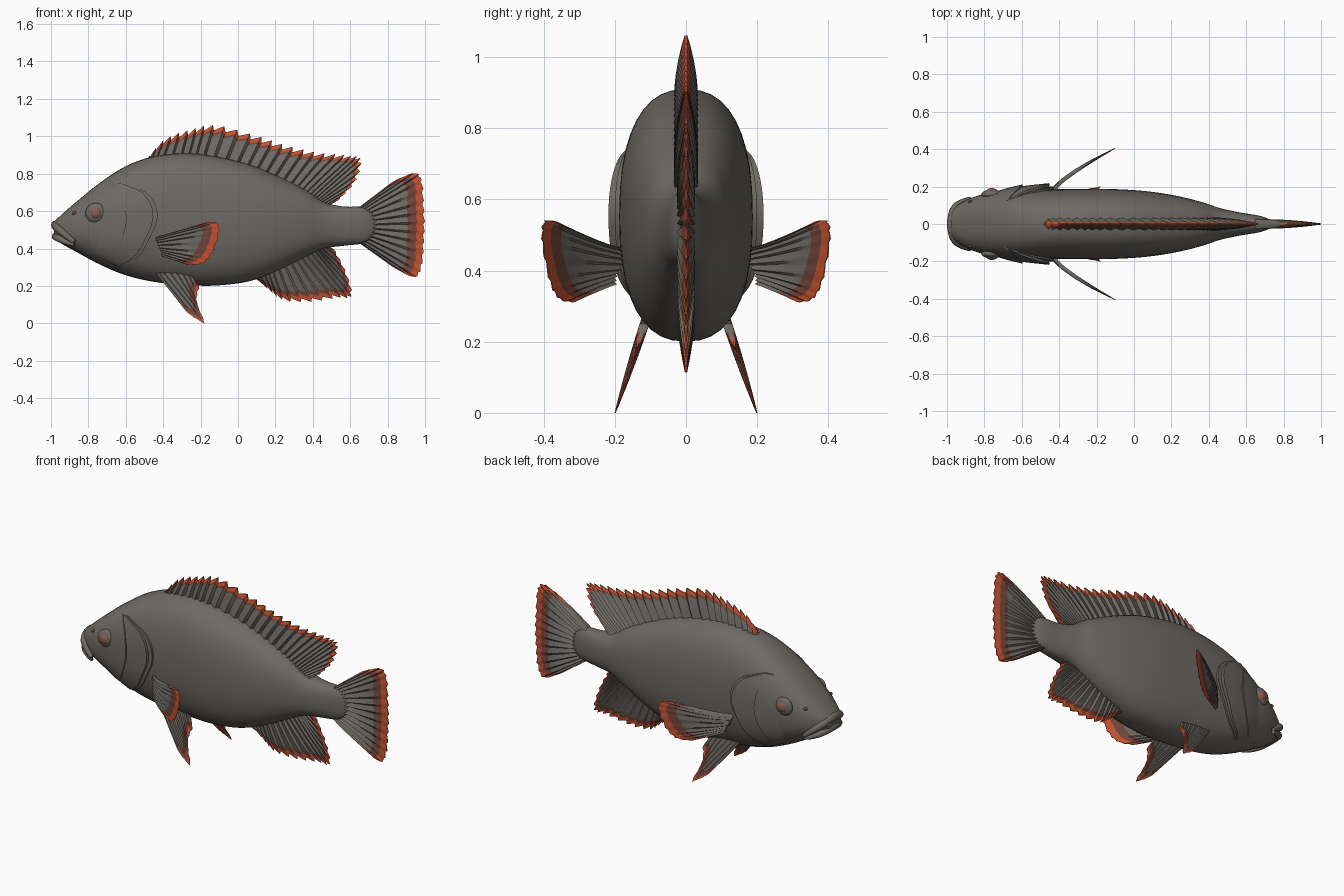
import bpy, bmesh, math
from mathutils import Vector

if "Cube" in bpy.data.objects:
    bpy.data.objects.remove(bpy.data.objects["Cube"])


def material(name, rgb):
    m = bpy.data.materials.new(name)
    m.use_nodes = True
    m.diffuse_color = (*rgb, 1)
    m.node_tree.nodes["Principled BSDF"].inputs["Base Color"].default_value = (*rgb, 1)
    return m


GREY = material("warm grey skin", (.155, .143, .128))
DARK = material("dark red band", (.17, .06, .042))
RED = material("orange red rim", (.56, .085, .03))
EYE = material("eye brown", (.24, .11, .08))


def spline(points, t):
    """Catmull-Rom sample of equal length tuples, t from 0 to 1."""
    f = t * (len(points) - 1)
    i = min(int(f), len(points) - 2)
    f -= i
    last = len(points) - 1
    p = [points[min(max(k, 0), last)] for k in range(i - 1, i + 3)]
    return [b + .5 * f * (c - a + f * (2*a - 5*b + 4*c - d + f * (3*(b - c) + d - a)))
            for a, b, c, d in zip(*p)]


def smooth(ob, angle):
    bpy.ops.object.select_all(action='DESELECT')
    ob.select_set(True)
    bpy.context.view_layer.objects.active = ob
    bpy.ops.object.shade_smooth_by_angle(angle=math.radians(angle))


def loft(name, rings, mats, rule=lambda j: 0, angle=50):
    """Skin closed rings into a capped solid; rule gives the material of ring edge j."""
    bm = bmesh.new()
    rows = [[bm.verts.new(p) for p in ring] for ring in rings]
    n = len(rows[0])
    for a, b in zip(rows, rows[1:]):
        for j in range(n):
            k = (j + 1) % n
            bm.faces.new((a[j], a[k], b[k], b[j])).material_index = rule(j)
    bm.faces.new(rows[0])
    bm.faces.new(rows[-1])
    bmesh.ops.recalc_face_normals(bm, faces=bm.faces)
    me = bpy.data.meshes.new(name)
    bm.to_mesh(me)
    bm.free()
    for m in mats:
        me.materials.append(m)
    ob = bpy.data.objects.new(name, me)
    bpy.context.collection.objects.link(ob)
    smooth(ob, angle)
    return ob


# Body: x, bottom, top, half width
STATIONS = [(-.985, .465, .54, .06), (-.95, .43, .575, .095), (-.87, .385, .645, .14),
            (-.74, .315, .75, .175), (-.6, .257, .84, .187), (-.45, .222, .893, .186),
            (-.28, .205, .91, .187), (-.12, .202, .893, .187), (.06, .225, .85, .176),
            (.22, .285, .785, .152), (.36, .355, .715, .118), (.46, .4, .65, .085),
            (.56, .414, .625, .063), (.68, .43, .62, .042), (.74, .47, .58, .016)]
POWER = 2.4
SECTIONS = [spline(STATIONS, i / 84) for i in range(85)]


def signed_power(v):
    return math.copysign(abs(v) ** (2 / POWER), v)


def body_ring(s, n=40):
    x, low, high, w = s
    angles = [math.tau * k / n for k in range(n)]
    return [(x, w * signed_power(math.cos(a)),
             (low + high) / 2 + (high - low) / 2 * signed_power(math.sin(a))) for a in angles]


def half_width(x, z):
    """Distance of the body skin from the middle plane."""
    for a, b in zip(SECTIONS, SECTIONS[1:]):
        if a[0] <= x <= b[0]:
            f = (x - a[0]) / (b[0] - a[0])
            _, low, high, w = [p + f * (q - p) for p, q in zip(a, b)]
            r = min(1, abs(2 * z - low - high) / (high - low))
            return w * (1 - r ** POWER) ** (1 / POWER)
    return .05


loft("body", [body_ring(s) for s in SECTIONS], [GREY])


def fin(name, pairs, rays, thick, rim, band, tooth, centre=lambda x, z: 0, side=1):
    """Fan of saw-edged rays between paired base and tip points."""
    rings, cols = [], rays * 4
    for i in range(cols + 1):
        bx, bz, tx, tz = spline(pairs, i / cols)
        saw = (i % 4) / 3
        base, tip = Vector((bx, bz)), Vector((tx, tz))
        length = (tip - base).length
        tip -= (tip - base) / length * min(tooth, length * .2) * (1 - saw)
        inner = 1 - min(band / length, .6)
        outer = 1 - min(rim / length, .4)
        left, right = [], []
        for v in [inner * k / 4 for k in range(5)] + [outer, 1]:
            x, z = base.lerp(tip, v)
            h = thick * (1 - .88 * v * v) * (.5 + .5 * saw)
            y = centre(x, z)
            left.append((x, side * (y + h), z))
            right.append((x, side * (y - h), z))
        rings.append(left + right[::-1])
    last = len(rings[0]) - 1
    loft(name, rings, [GREY, DARK, RED],
         lambda j: 0 if j == last else max(0, min(2, min(j, last - 1 - j) - 3)), 35)


# Unpaired fins: base x, base z, tip x, tip z
fin("dorsal_fin", [(-.5, .84, -.49, .875), (-.44, .86, -.39, .985), (-.3, .88, -.26, 1.035),
                   (-.18, .87, -.12, 1.06), (0, .84, .08, 1.01), (.15, .79, .25, .955),
                   (.28, .73, .42, .915), (.36, .69, .58, .9), (.41, .66, .66, .88),
                   (.44, .64, .63, .76), (.47, .62, .54, .66)], 30, .034, .026, .04, .03)
fin("anal_fin", [(.08, .25, .12, .22), (.13, .27, .18, .165), (.19, .3, .25, .12),
                 (.27, .34, .39, .115), (.34, .37, .53, .135), (.4, .4, .61, .145),
                 (.43, .41, .58, .27), (.46, .43, .52, .39)], 18, .026, .028, .055, .022)
fin("tail_fin", [(.64, .615, .83, .76), (.66, .615, .945, .805), (.67, .59, .985, .76),
                 (.68, .56, .995, .64), (.68, .525, 1, .53), (.68, .49, .995, .42),
                 (.67, .46, .985, .31), (.66, .435, .945, .245), (.64, .435, .83, .3)],
    16, .026, .04, .09, .01)

PECTORAL = [(-.44, .46, -.17, .54), (-.44, .45, -.11, .537), (-.43, .43, -.1, .48),
            (-.42, .4, -.14, .37), (-.41, .38, -.19, .32), (-.41, .36, -.26, .31)]
PELVIC = [(-.44, .27, -.27, .055), (-.4, .27, -.18, 0), (-.34, .27, -.205, .07),
          (-.28, .26, -.22, .13), (-.24, .25, -.205, .19)]
# Gill cover: front x, front z, rear x, rear z
GILL = [(-.7, .74, -.63, .75), (-.73, .68, -.52, .705), (-.74, .6, -.465, .635),
        (-.74, .52, -.455, .55), (-.75, .45, -.495, .45), (-.77, .4, -.55, .36),
        (-.78, .37, -.64, .3)]


def gill_plate(name, reach, lift, side):
    """Plate that follows the skin and rises towards its rear edge."""
    rings = []
    for i in range(29):
        fx, fz, rx, rz = spline(GILL, i / 28)
        fade = .35 + .65 * math.sin(math.pi * i / 28)
        outside, inside = [], []
        for k in range(10):
            u = k / 9
            x, z = fx + (rx - fx) * u * reach, fz + (rz - fz) * u * reach
            y = half_width(x, z)
            outside.append((x, side * (y + lift * fade * u - .002), z))
            inside.append((x, side * (y - .02), z))
        rings.append(outside + inside[::-1])
    loft(name, rings, [GREY])


def ball(name, centre, size, mat):
    bpy.ops.mesh.primitive_uv_sphere_add(segments=24, ring_count=12, location=centre)
    ob = bpy.context.object
    ob.name = name
    ob.scale = size
    ob.data.materials.append(mat)
    smooth(ob, 60)


def lip(name, points, radius):
    """Rounded tube through one half of the mouth, mirrored to the other."""
    cu = bpy.data.curves.new(name, 'CURVE')
    cu.dimensions = '3D'
    cu.bevel_depth = radius
    cu.use_fill_caps = True
    path = points + [(x, -y, z) for x, y, z in points[-2::-1]]
    sp = cu.splines.new('POLY')
    sp.points.add(32)
    for i, p in enumerate(sp.points):
        p.co = (*spline(path, i / 32), 1)
        p.radius = .45 + .55 * math.sin(math.pi * i / 32)
    cu.materials.append(GREY)
    bpy.context.collection.objects.link(bpy.data.objects.new(name, cu))


lip("upper_lip", [(-.875, .135, .435), (-.92, .115, .47), (-.96, .08, .505), (-.976, 0, .525)], .024)
lip("lower_lip", [(-.875, .132, .42), (-.92, .11, .435), (-.96, .075, .455), (-.975, 0, .465)], .021)

# Paired parts
for side, tag in ((1, "left"), (-1, "right")):
    fin(tag + "_pectoral_fin", PECTORAL, 10, .014, .04, .09, .008,
        lambda x, z: .17 + .235 * (max(0, x + .44) / .34) ** .75, side)
    fin(tag + "_pelvic_fin", PELVIC, 7, .014, .025, .09, .01,
        lambda x, z: .11 + .33 * (.27 - z), side)
    gill_plate(tag + "_gill_membrane", 1.08, .016, side)
    gill_plate(tag + "_gill_cover", 1, .034, side)
    gill_plate(tag + "_cheek", .5, .026, side)
    y = side * half_width(-.76, .59)
    ball(tag + "_eyelid", (-.76, y * .95, .59), (.056, .025, .054), GREY)
    ball(tag + "_eye", (-.76, y * .97, .59), (.037, .03, .037), EYE)
    ball(tag + "_nostril", (-.875, side * half_width(-.875, .59), .59), (.012, .008, .01), DARK)
